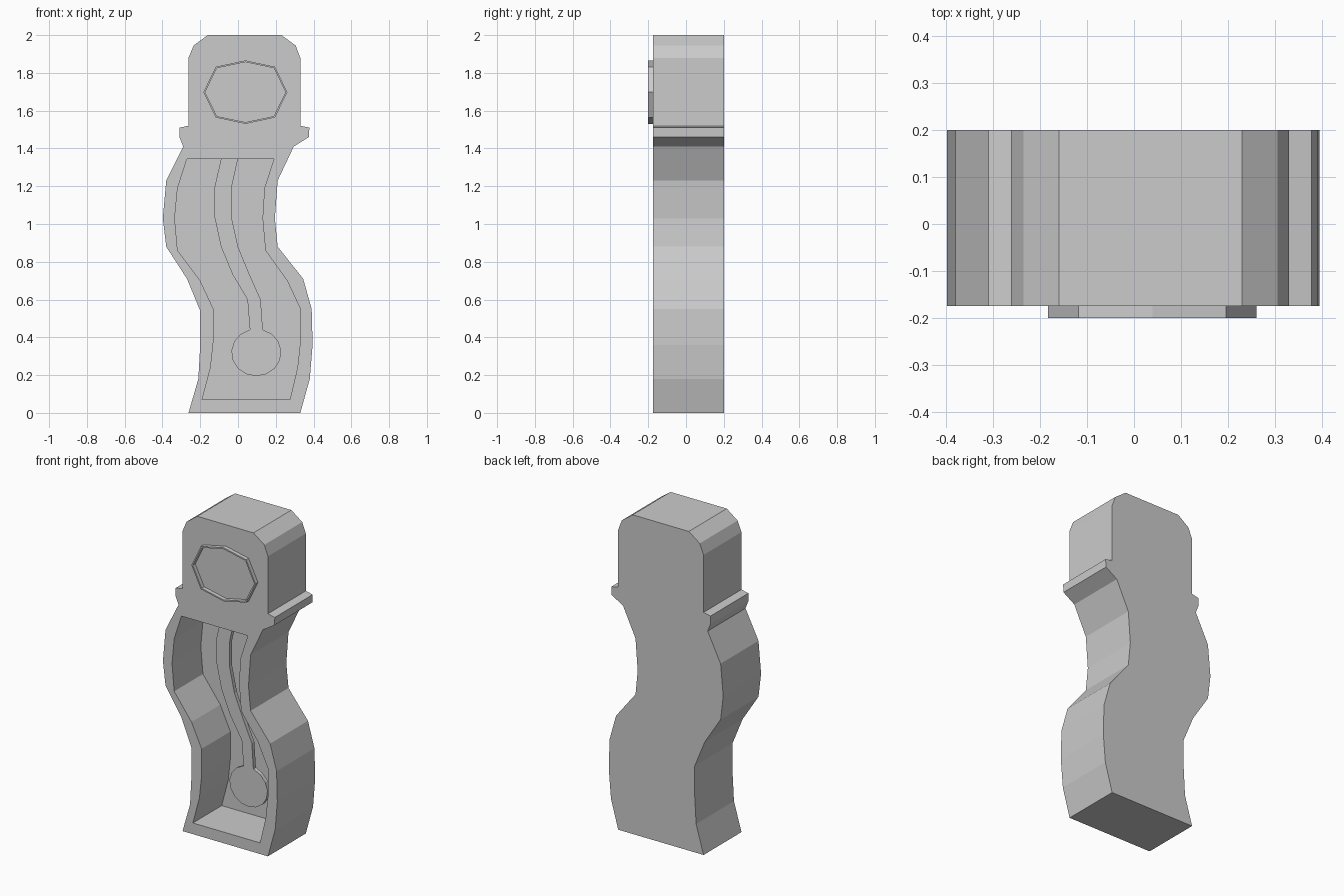
import bpy, bmesh, math

cube = bpy.data.objects.get("Cube")
if cube:
    bpy.data.objects.remove(cube, do_unlink=True)

grey = bpy.data.materials.new("plain grey")
grey.use_nodes = True
COLOUR = (0.6, 0.6, 0.6, 1)
grey.diffuse_color = COLOUR
for node in grey.node_tree.nodes:
    if node.type == 'BSDF_PRINCIPLED':
        node.inputs["Base Color"].default_value = COLOUR


def prism(name, outline, front, back):
    """Extrude an (x, z) outline from y = front to y = back."""
    bm = bmesh.new()
    face = bm.faces.new([bm.verts.new((x, front, z)) for x, z in outline])
    moved = bmesh.ops.extrude_face_region(bm, geom=[face], use_keep_orig=True)["geom"]
    for v in moved:
        if isinstance(v, bmesh.types.BMVert):
            v.co.y = back
    bmesh.ops.recalc_face_normals(bm, faces=bm.faces)
    mesh = bpy.data.meshes.new(name)
    bm.to_mesh(mesh)
    bm.free()
    mesh.materials.append(grey)
    obj = bpy.data.objects.new(name, mesh)
    bpy.context.collection.objects.link(obj)
    return obj


def cut(target, cutter):
    """Subtract the cutter from the target, then drop the cutter."""
    cutter.hide_render = True
    mod = target.modifiers.new("cut", 'BOOLEAN')
    mod.operation, mod.solver, mod.object = 'DIFFERENCE', 'EXACT', cutter
    bpy.context.view_layer.objects.active = target
    bpy.ops.object.modifier_apply(modifier=mod.name)
    bpy.data.objects.remove(cutter, do_unlink=True)


FRONT, BACK = -0.175, 0.2

# Swaying case with a ledge and a chamfered head
right_side = [(0.33, 0), (0.38, 0.18), (0.395, 0.36), (0.39, 0.55), (0.345, 0.71),
              (0.21, 0.88), (0.195, 1.03), (0.21, 1.23), (0.295, 1.41), (0.375, 1.46),
              (0.378, 1.51), (0.33, 1.52), (0.33, 1.88), (0.305, 1.945), (0.23, 2)]
left_side = [(-0.16, 2), (-0.235, 1.945), (-0.262, 1.88), (-0.262, 1.52), (-0.31, 1.51),
             (-0.31, 1.46), (-0.29, 1.41), (-0.38, 1.23), (-0.398, 1.03), (-0.38, 0.88),
             (-0.27, 0.71), (-0.2, 0.54), (-0.2, 0.36), (-0.21, 0.18), (-0.262, 0)]
case = prism("case", right_side + left_side, FRONT, BACK)

# Deep recess that follows the sway: (left x, right x, z)
rows = [(-0.19, 0.275, 0.07), (-0.145, 0.315, 0.24), (-0.13, 0.33, 0.38),
        (-0.13, 0.33, 0.55), (-0.2, 0.26, 0.7), (-0.32, 0.145, 0.86),
        (-0.335, 0.13, 1.03), (-0.32, 0.14, 1.19), (-0.27, 0.19, 1.345)]
recess = [(r, z) for l, r, z in rows] + [(l, z) for l, r, z in reversed(rows)]
cut(case, prism("recess_cutter", recess, FRONT - 0.1, 0.11))

# Pendulum: bent rod flowing into a round bob, as one flat plate
rod = [(0.05, 0.12, 0.6), (-0.03, 0.06, 0.735), (-0.09, 0, 0.88),
       (-0.125, -0.035, 1.04), (-0.125, -0.035, 1.19), (-0.09, 0, 1.345)]
bob = []
for i in range(15):
    a = math.radians(105 + 330 * i / 14)
    bob.append((0.097 + 0.132 * math.cos(a), 0.32 + 0.125 * math.sin(a)))
plate = bob + [(r, z) for l, r, z in rod] + [(l, z) for l, r, z in reversed(rod)]
prism("pendulum", plate, -0.035, -0.01)


# Thin raised eight-sided rim of the dial
def octagon(shrink):
    return [(0.039 + (0.222 - shrink) * math.cos(math.pi * i / 4),
             1.698 + (0.168 - shrink) * math.sin(math.pi * i / 4)
             * (1.13 if i % 2 else 1)) for i in range(8)]


rim = prism("dial_rim", octagon(0), -0.2, FRONT + 0.002)
cut(rim, prism("rim_cutter", octagon(0.009), -0.3, 0))
